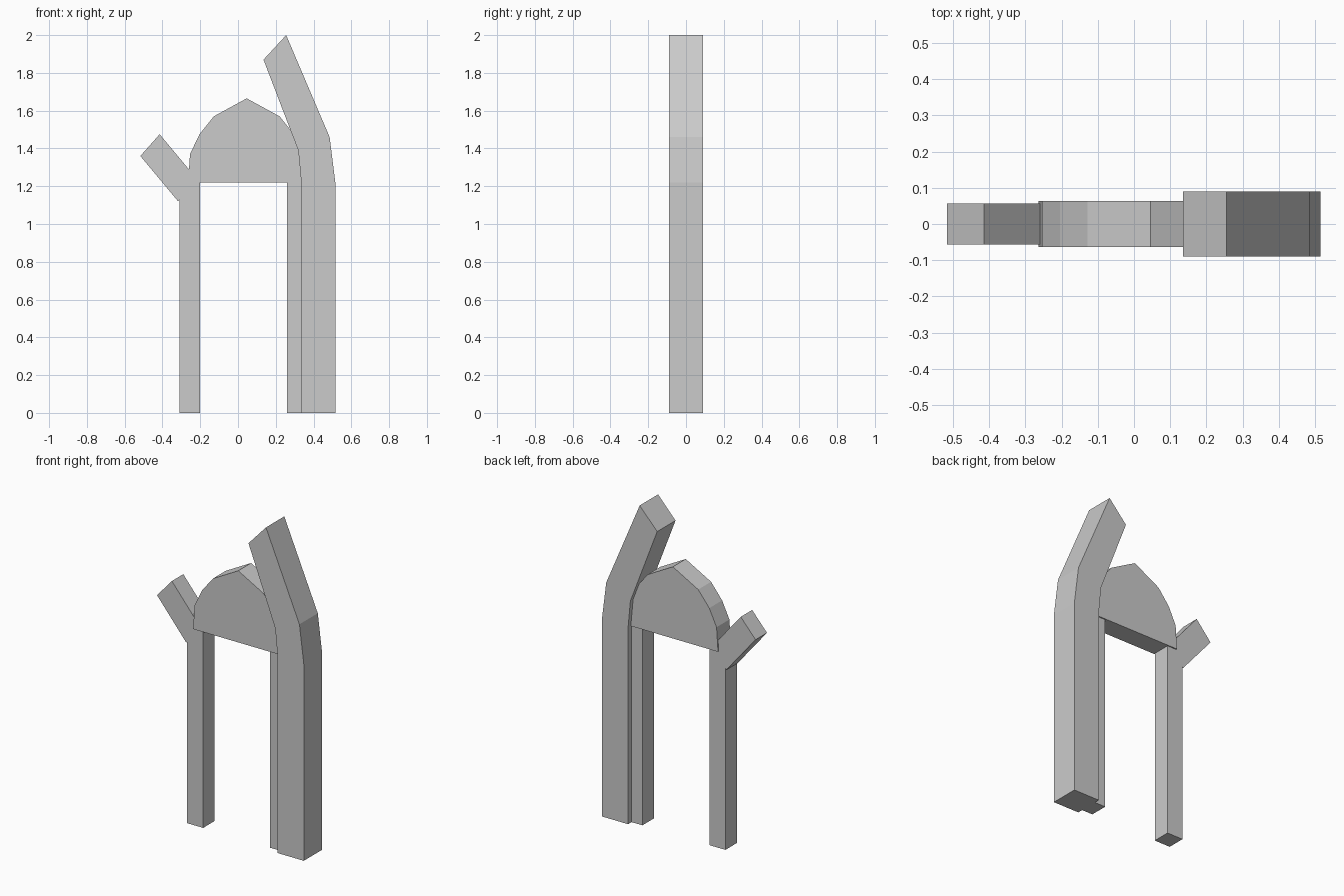
import bpy, bmesh

if "Cube" in bpy.data.objects:
    bpy.data.objects.remove(bpy.data.objects["Cube"])


def extrude_profile(name, points, half_depth):
    """Flat x/z outline extruded evenly about y = 0."""
    bm = bmesh.new()
    face = bm.faces.new([bm.verts.new((x, -half_depth, z)) for x, z in points])
    ext = bmesh.ops.extrude_face_region(bm, geom=[face])
    verts = [v for v in ext["geom"] if isinstance(v, bmesh.types.BMVert)]
    bmesh.ops.translate(bm, verts=verts, vec=(0, 2 * half_depth, 0))
    bmesh.ops.recalc_face_normals(bm, faces=bm.faces)
    mesh = bpy.data.meshes.new(name)
    bm.to_mesh(mesh)
    bm.free()
    obj = bpy.data.objects.new(name, mesh)
    bpy.context.collection.objects.link(obj)
    return obj


# Two slim door posts
for name, x in (("left_post", -0.31), ("right_post", 0.26)):
    extrude_profile(name, [(x, 0), (x + 0.11, 0), (x + 0.11, 1.23), (x, 1.23)], 0.056)

# Faceted arch panel, mirrored about its own centre line
centre, peak = 0.046, 1.665
half = [(0.31, 1.22), (0.30, 1.37), (0.25, 1.475), (0.174, 1.57)]
arch = [(centre - dx, z) for dx, z in half] + [(centre, peak)]
arch += [(centre + dx, z) for dx, z in reversed(half)]
extrude_profile("arch_panel", arch, 0.063)

# Short slanted branch on the left post
extrude_profile("left_branch",
                [(-0.517, 1.36), (-0.317, 1.12), (-0.215, 1.235), (-0.415, 1.475)], 0.056)

# Thick bent beam on the right
extrude_profile("bent_beam",
                [(0.335, 0), (0.515, 0), (0.515, 1.22), (0.485, 1.46), (0.255, 2.0),
                 (0.135, 1.87), (0.319, 1.39), (0.335, 1.22)], 0.09)
